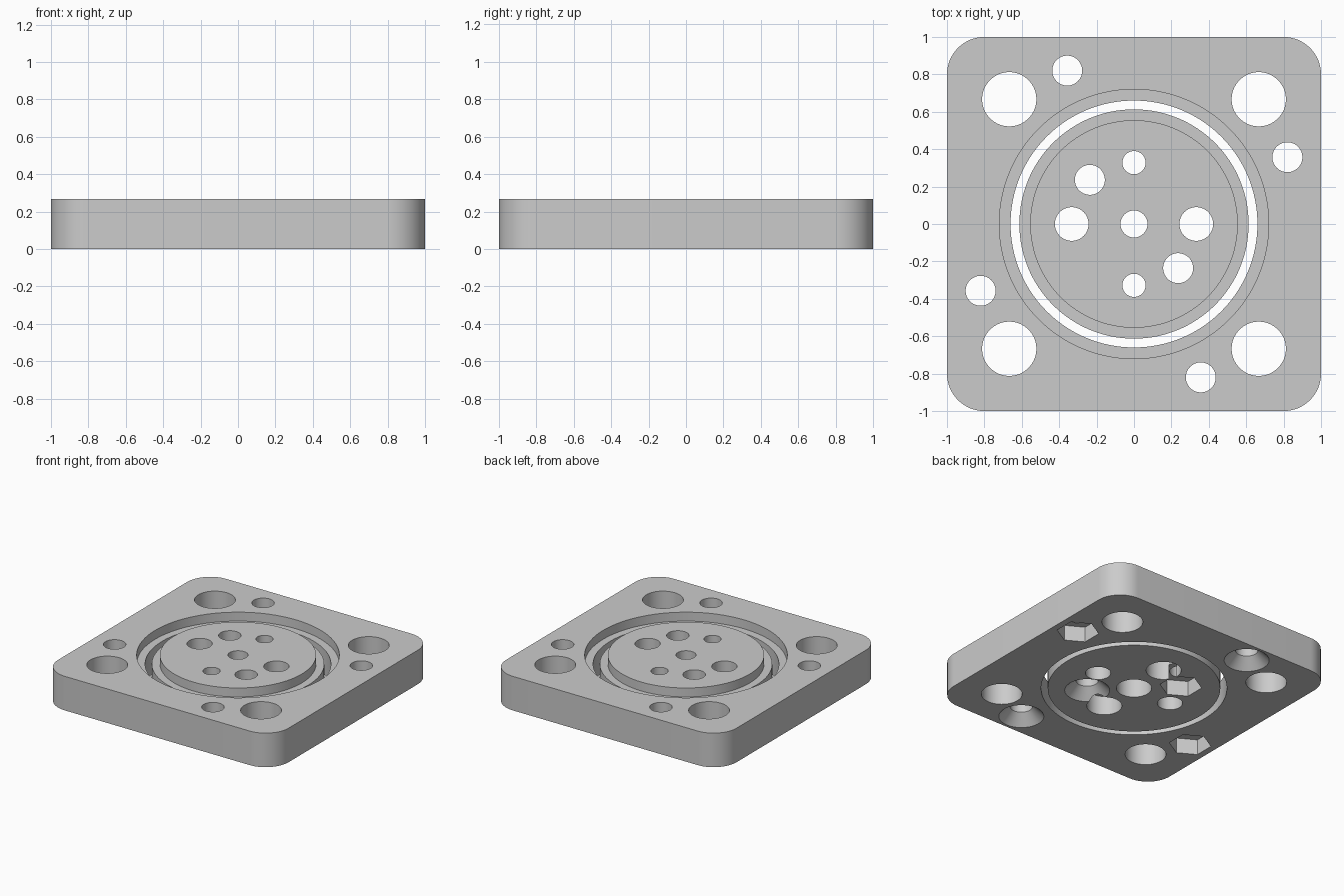
import bpy, bmesh, math
from mathutils import Matrix, Vector

if "Cube" in bpy.data.objects:
    bpy.data.objects.remove(bpy.data.objects["Cube"], do_unlink=True)

H = 0.267      # overall thickness
STEP = 0.197   # height of the ledge and of the disc flange
LOW, HIGH = -0.02, H + 0.05

grey = bpy.data.materials.new("plain grey")
grey.use_nodes = True
grey.diffuse_color = (0.6, 0.6, 0.6, 1)
grey.node_tree.nodes["Principled BSDF"].inputs["Base Color"].default_value = (0.6, 0.6, 0.6, 1)


def finish(bm, name):
    bmesh.ops.recalc_face_normals(bm, faces=bm.faces)
    mesh = bpy.data.meshes.new(name)
    bm.to_mesh(mesh)
    bm.free()
    mesh.materials.append(grey)
    obj = bpy.data.objects.new(name, mesh)
    bpy.context.collection.objects.link(obj)
    return obj


def turned(name, profile, at=(0, 0), sides=64, turn=0.0):
    """Solid of revolution from (radius, height) points, capped at both ends."""
    bm = bmesh.new()
    rings = []
    for r, z in profile:
        angles = [turn + math.tau * i / sides for i in range(sides)]
        rings.append([bm.verts.new((at[0] + r * math.cos(a), at[1] + r * math.sin(a), z)) for a in angles])
    for a, b in zip(rings, rings[1:]):
        for i in range(sides):
            j = (i + 1) % sides
            bm.faces.new((a[i], a[j], b[j], b[i]))
    bm.faces.new(rings[0][::-1])
    bm.faces.new(rings[-1])
    return finish(bm, name)


def cut(target, cutter):
    mod = target.modifiers.new("cut", 'BOOLEAN')
    mod.operation = 'DIFFERENCE'
    mod.solver = 'EXACT'
    mod.object = cutter
    cutter.hide_render = True
    with bpy.context.temp_override(object=target, active_object=target):
        bpy.ops.object.modifier_apply(modifier=mod.name)
    bpy.data.objects.remove(cutter, do_unlink=True)


def hole(target, at, r):
    cut(target, turned("hole_cutter", [(r, LOW), (r, HIGH)], at))


def countersink(target, at, r=0.08, depth=0.08):
    cut(target, turned("sink_cutter", [(r + depth - LOW, LOW), (r, depth), (r, HIGH)], at))


def nut_hole(target, at, r=0.08, depth=0.12):
    hole(target, at, r)
    cut(target, turned("nut_cutter", [(0.15, LOW), (0.15, depth)], at, 6, math.pi / 6))


def counterbore(target, at, r, wide=0.125, depth=0.15):
    cut(target, turned("bore_cutter", [(wide, LOW), (wide, depth), (r, depth), (r, HIGH)], at))


# Square plate with rounded corners
bm = bmesh.new()
bmesh.ops.create_cube(bm, size=1, matrix=Matrix.Translation((0, 0, H / 2)) @ Matrix.Diagonal((2, 2, H, 1)))
uprights = [e for e in bm.edges if abs(e.verts[0].co.z - e.verts[1].co.z) > H / 2]
bmesh.ops.bevel(bm, geom=uprights, offset=0.2, segments=16, profile=0.5, affect='EDGES')
plate = finish(bm, "outer_plate")

# Stepped opening in the plate
cut(plate, turned("opening_cutter", [(0.66, LOW), (0.66, STEP), (0.72, STEP), (0.72, HIGH)], sides=128))

# Corner holes and the screw holes between them, alternating nut and countersink
for k in range(4):
    spin = Matrix.Rotation(k * math.pi / 2, 3, 'Z')
    hole(plate, spin @ Vector((0.667, 0.667, 0)), 0.145)
    kind = (nut_hole, countersink)[k % 2]
    kind(plate, spin @ Vector((0.82, 0.357, 0)))

# Centre disc with a lower flange
disc = turned("centre_disc", [(0.613, 0), (0.613, STEP), (0.555, STEP), (0.555, H)], sides=128)
for s in (-1, 1):
    hole(disc, (s * 0.333, 0), 0.09)
    counterbore(disc, (0, s * 0.328), 0.062)
counterbore(disc, (0, 0), 0.072)
nut_hole(disc, (-0.236, 0.236))
countersink(disc, (0.236, -0.236))

# Smooth round walls, sharp rims
for obj in (plate, disc):
    bpy.ops.object.select_all(action='DESELECT')
    obj.select_set(True)
    bpy.context.view_layer.objects.active = obj
    bpy.ops.object.shade_smooth_by_angle(angle=math.radians(30))
